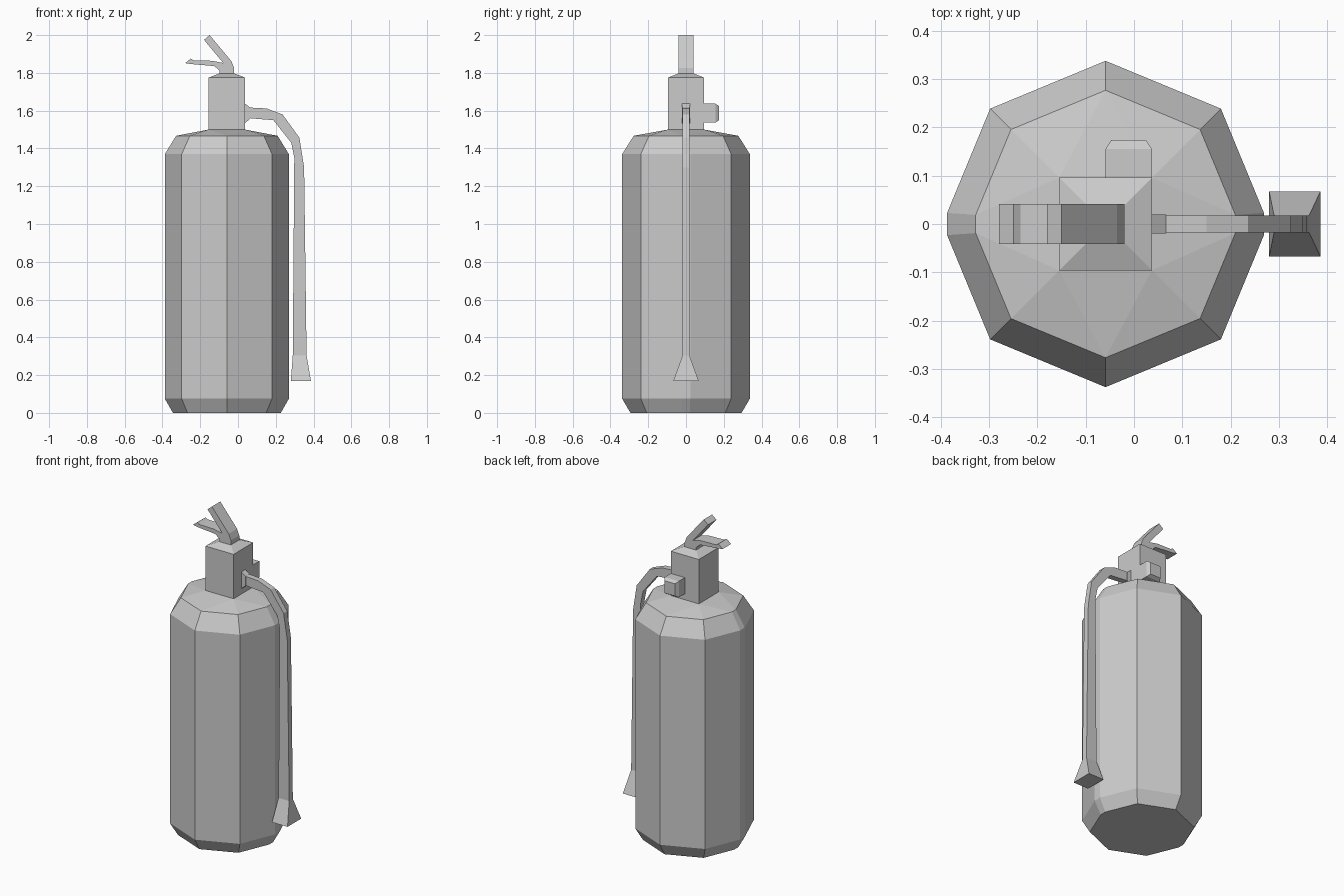
import bpy
import bmesh
from math import sin, cos, radians

if "Cube" in bpy.data.objects:
    bpy.data.objects.remove(bpy.data.objects["Cube"])

CX = -0.059  # axis of the cylinder and valve


def finish(name, bm):
    bmesh.ops.recalc_face_normals(bm, faces=bm.faces)
    mesh = bpy.data.meshes.new(name)
    bm.to_mesh(mesh)
    bm.free()
    obj = bpy.data.objects.new(name, mesh)
    bpy.context.collection.objects.link(obj)
    return obj


def loft(name, rings):
    """Skin equal-length rings of points and cap both ends."""
    bm = bmesh.new()
    loops = [[bm.verts.new(p) for p in ring] for ring in rings]
    for a, b in zip(loops, loops[1:]):
        for i in range(len(a)):
            j = (i + 1) % len(a)
            bm.faces.new((a[i], a[j], b[j], b[i]))
    bm.faces.new(loops[0][::-1])
    bm.faces.new(loops[-1])
    return finish(name, bm)


def rect(x0, x1, hy, z):
    return [(x0, -hy, z), (x1, -hy, z), (x1, hy, z), (x0, hy, z)]


def body_ring(r, z):
    """Octagon with its two side corners cut to thin flats."""
    pts = []
    for k in range(8):
        x, y = r * cos(radians(45 * k)), r * sin(radians(45 * k))
        if k % 4 == 0:
            s = 1 if k == 0 else -1
            pts += [(CX + 0.971 * x, t * s * 0.068 * r, z) for t in (-1, 1)]
        else:
            pts.append((CX + x, y, z))
    return pts


# Cylinder: bevelled foot, straight wall, bevelled shoulder
loft("cylinder", [body_ring(r, z) for r, z in
                  ((0.294, 0), (0.338, 0.075), (0.338, 1.37), (0.277, 1.467))])

# Shallow crown between the shoulder and the square neck
bm = bmesh.new()
for p in body_ring(0.277, 1.467) + rect(CX - 0.096, CX + 0.096, 0.096, 1.5):
    bm.verts.new(p)
bmesh.ops.convex_hull(bm, input=bm.verts)
bmesh.ops.dissolve_limit(bm, angle_limit=0.01, verts=bm.verts, edges=bm.edges)
finish("crown", bm)

# Valve block with tapered top
loft("valve_block", [rect(CX - h, CX + h, h, z) for h, z in
                     ((0.096, 1.497), (0.096, 1.775), (0.04, 1.797))])

# Squeeze handle: two levers from one forked side profile
profile = [(-0.098, 1.79), (-0.02, 1.79), (-0.02, 1.825), (-0.035, 1.862),
           (-0.15, 2.0), (-0.18, 1.975), (-0.078, 1.852), (-0.135, 1.864),
           (-0.235, 1.866), (-0.25, 1.876), (-0.28, 1.852), (-0.25, 1.847),
           (-0.125, 1.836), (-0.098, 1.812)]
loft("handle", [[(x, y, z) for x, z in profile] for y in (-0.041, 0.041)])


# Gauge block on the back, with chamfered end
def gauge_ring(inset, y):
    x0, x1, z0, z1 = -0.059 + inset, 0.037 - inset, 1.537 + inset, 1.637 - inset
    return [(x0, y, z0), (x1, y, z0), (x1, y, z1), (x0, y, z1)]


loft("gauge", [gauge_ring(0, 0.09), gauge_ring(0, 0.155), gauge_ring(0.012, 0.174)])

# Hose: upper/outer and lower/inner edge points in side view, with half width
stations = [((0.03, 1.637), (0.03, 1.533), 0.02),
            ((0.037, 1.637), (0.037, 1.533), 0.02),
            ((0.066, 1.616), (0.066, 1.56), 0.02),
            ((0.067, 1.616), (0.067, 1.56), 0.018),
            ((0.15, 1.612), (0.12, 1.555), 0.018),
            ((0.236, 1.58), (0.187, 1.55), 0.018),
            ((0.325, 1.457), (0.282, 1.43), 0.018),
            ((0.35, 1.3), (0.298, 1.35), 0.018),
            ((0.358, 0.7), (0.293, 0.7), 0.018),
            ((0.363, 0.305), (0.29, 0.305), 0.018)]
loft("hose", [[(a[0], -h, a[1]), (b[0], -h, b[1]), (b[0], h, b[1]), (a[0], h, a[1])]
              for a, b, h in stations])

# Flared horn at the end of the hose
loft("horn", [rect(0.29, 0.363, 0.018, 0.305), rect(0.28, 0.386, 0.067, 0.17)])
